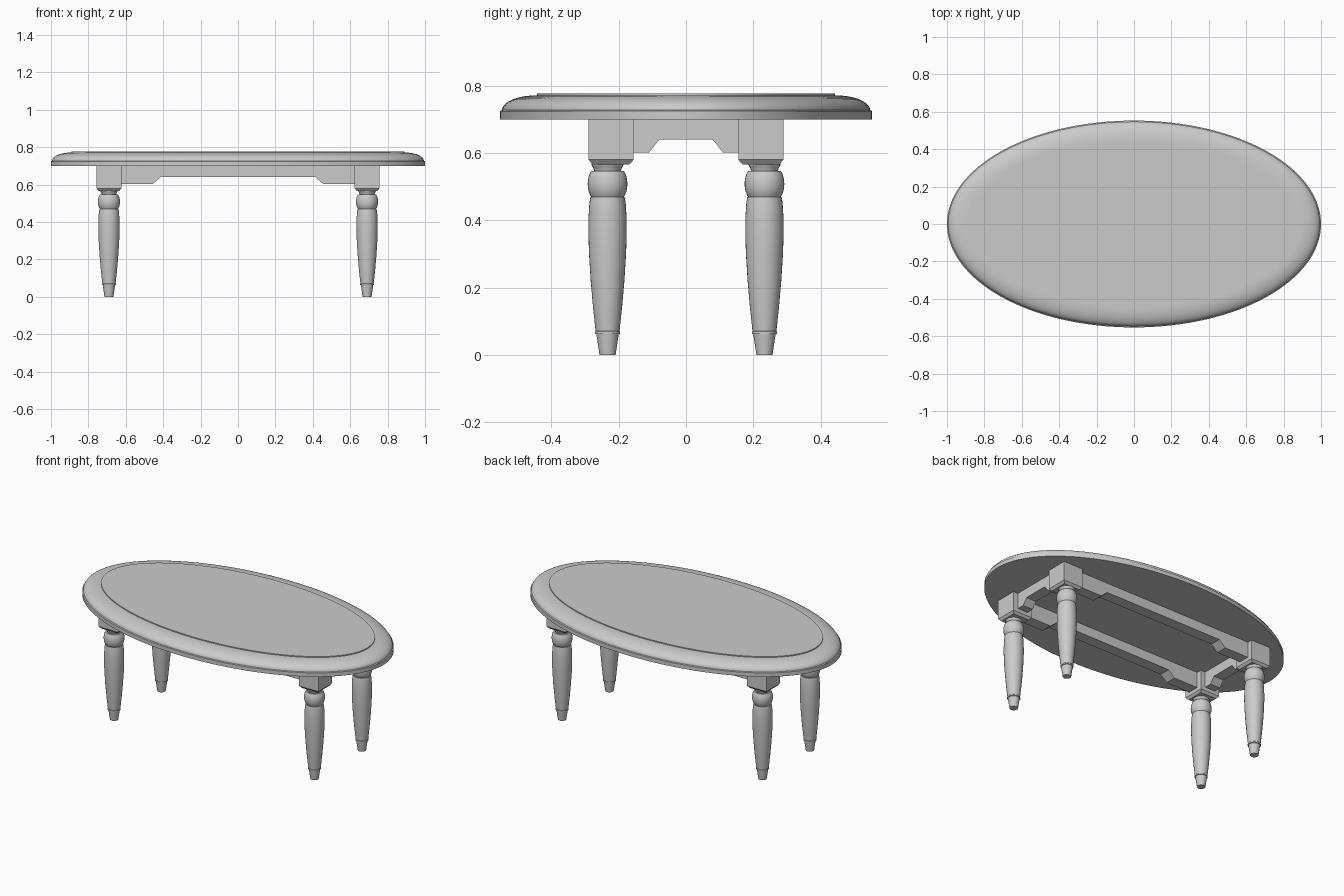
import bpy, bmesh, math

cube = bpy.data.objects.get("Cube")
if cube:
    bpy.data.objects.remove(cube, do_unlink=True)

grey = bpy.data.materials.new("light grey")
grey.use_nodes = True
grey.diffuse_color = (0.6, 0.6, 0.6, 1)
grey.node_tree.nodes["Principled BSDF"].inputs["Base Color"].default_value = (0.6, 0.6, 0.6, 1)


def finish(name, bm, smooth=False):
    bmesh.ops.recalc_face_normals(bm, faces=bm.faces)
    mesh = bpy.data.meshes.new(name)
    bm.to_mesh(mesh)
    bm.free()
    obj = bpy.data.objects.new(name, mesh)
    bpy.context.collection.objects.link(obj)
    mesh.materials.append(grey)
    if smooth:
        bpy.ops.object.select_all(action='DESELECT')
        obj.select_set(True)
        bpy.context.view_layer.objects.active = obj
        bpy.ops.object.shade_smooth_by_angle(angle=math.radians(30))
    return obj


def loft(name, rings, sides, smooth=True, turn=0):
    """Skin a stack of (half width x, half width y, z) ellipses and cap both ends."""
    bm = bmesh.new()
    angles = [2 * math.pi * i / sides + turn for i in range(sides)]
    loops = [[bm.verts.new((rx * math.cos(a), ry * math.sin(a), z)) for a in angles]
             for rx, ry, z in rings]
    for low, high in zip(loops, loops[1:]):
        for i in range(sides):
            j = (i + 1) % sides
            bm.faces.new((low[i], low[j], high[j], high[i]))
    bm.faces.new(loops[0])
    bm.faces.new(loops[-1])
    return finish(name, bm, smooth)


def apron(name, half, inner, outer, thickness, location, turn):
    """Rail whose lower edge steps up between two sloping shoulders."""
    profile = [(-half, 0.70), (-half, 0.602), (-outer, 0.602), (-inner, 0.64),
               (inner, 0.64), (outer, 0.602), (half, 0.602), (half, 0.70)]
    bm = bmesh.new()
    face = bm.faces.new([bm.verts.new((x, -thickness / 2, z)) for x, z in profile])
    moved = bmesh.ops.extrude_face_region(bm, geom=[face])["geom"]
    bmesh.ops.translate(bm, vec=(0, thickness, 0),
                        verts=[v for v in moved if isinstance(v, bmesh.types.BMVert)])
    obj = finish(name, bm)
    obj.location = location
    obj.rotation_euler.z = turn


# Oval top: straight rim, rounded shoulder, small step to the raised centre
edge = [(0, 0.70), (0, 0.724), (0.006, 0.727)]
for i in range(1, 11):
    a = math.pi / 2 * i / 10
    edge.append((0.006 + 0.102 * (1 - math.cos(a)), 0.727 + 0.044 * math.sin(a)))
edge += [(0.11, 0.771), (0.11, 0.777)]
loft("table_top", [(1 - d, 0.553 - d, z) for d, z in edge], 128)

# Turned leg outline: foot, ankle ring, long belly, ball and flared collar
leg_profile = [(0.024, 0), (0.033, 0.062), (0.037, 0.063), (0.037, 0.069), (0.0355, 0.071),
               (0.043, 0.14), (0.050, 0.22), (0.055, 0.30), (0.057, 0.36),
               (0.0565, 0.41), (0.054, 0.45), (0.051, 0.469)]
for i in range(9):
    a = math.radians(-50 + 100 * i / 8)
    leg_profile.append((0.030 + 0.029 * math.cos(a), 0.508 + 0.05 * math.sin(a)))
leg_profile += [(0.040, 0.547), (0.042, 0.555), (0.047, 0.563), (0.047, 0.569)]

corner = math.sqrt(2)
for side, sx in (("left", 1), ("right", -1)):
    for end, sy in (("front", -1), ("back", 1)):
        leg = loft(f"{end}_{side}_leg", [(r, r, z) for r, z in leg_profile], 32)
        leg.location = (sx * 0.69, sy * 0.233, 0)
        # Square block with a bevelled underside
        rings = [(h * corner, h * corner, z)
                 for h, z in ((0.055, 0.566), (0.067, 0.58), (0.067, 0.70))]
        block = loft(f"{end}_{side}_block", rings, 4, False, math.pi / 4)
        block.location = (sx * 0.69, sy * 0.2225, 0)

# Aprons joining the blocks
for end, sy in (("front", -1), ("back", 1)):
    apron(f"{end}_apron", 0.63, 0.412, 0.457, 0.07, (0, sy * 0.2225, 0), 0)
for side, sx in (("left", 1), ("right", -1)):
    apron(f"{side}_apron", 0.16, 0.079, 0.109, 0.07, (sx * 0.69, 0, 0), math.pi / 2)
